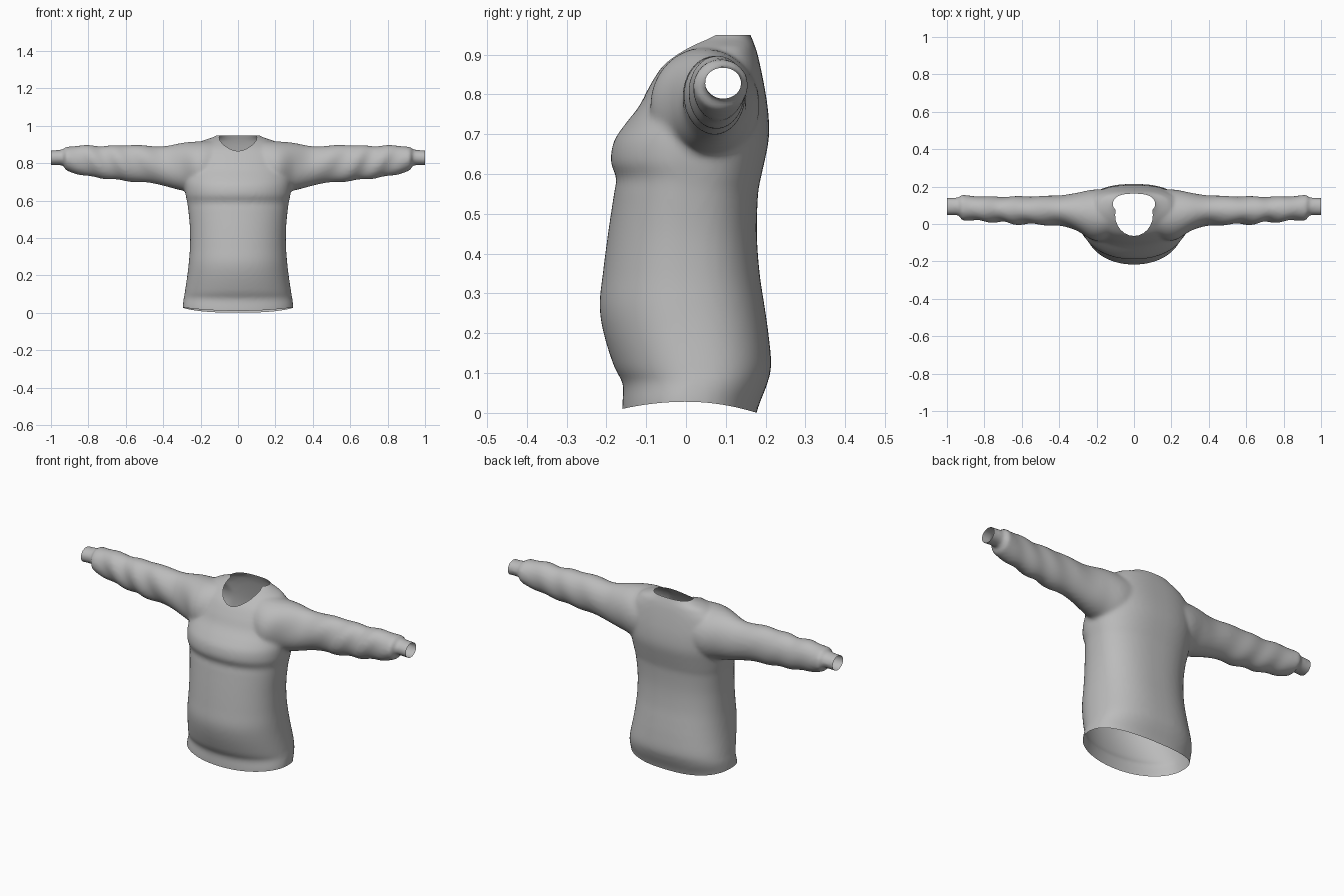
import bpy, bmesh, math
from mathutils import Vector

if "Cube" in bpy.data.objects:
    bpy.data.objects.remove(bpy.data.objects["Cube"])

fabric = bpy.data.materials.new("grey_fabric")
fabric.diffuse_color = (0.5, 0.5, 0.5, 1)
fabric.use_nodes = True
fabric.node_tree.nodes["Principled BSDF"].inputs["Base Color"].default_value = fabric.diffuse_color

# torso rings: height, half width, front y, back y
TORSO = [(-.06, .295, -.16, .165), (.01, .295, -.16, .18), (.07, .29, -.159, .203),
         (.12, .283, -.182, .214), (.2, .271, -.207, .207), (.27, .263, -.217, .197),
         (.35, .257, -.209, .185), (.45, .257, -.196, .178), (.55, .266, -.181, .181),
         (.59, .272, -.175, .188), (.63, .28, -.189, .197), (.68, .285, -.182, .207),
         (.72, .285, -.157, .209), (.77, .28, -.118, .205), (.82, .275, -.092, .197),
         (.87, .255, -.06, .187), (.9, .22, -.028, .18), (.92, .19, .002, .174),
         (.94, .13, .035, .166), (.96, .1, .06, .158), (.99, .09, .06, .152)]
# sleeve rings: x, front y, back y, bottom z, top z
SLEEVE = [(.1, -.06, .18, .66, .92), (.2, -.09, .185, .625, .917), (.3, -.045, .17, .655, .906),
          (.4, -.006, .152, .681, .893), (.5, -.003, .149, .695, .893), (.6, -.002, .148, .705, .898),
          (.7, .008, .146, .715, .892), (.8, .014, .147, .729, .895), (.88, .018, .152, .747, .891),
          (.925, .022, .157, .766, .886), (.935, .046, .142, .788, .873), (1.04, .044, .14, .786, .866)]
SIDES = 64


def refine(rows, steps=5):
    """Catmull-Rom interpolation between ring rows."""
    out = []
    for i in range(len(rows) - 1):
        quad = rows[max(i - 1, 0)], rows[i], rows[i + 1], rows[min(i + 2, len(rows) - 1)]
        for s in range(steps):
            t = s / steps
            out.append([.5 * (2 * b + (c - a) * t + (2 * a - 5 * b + 4 * c - d) * t * t
                              + (3 * b - a - 3 * c + d) * t ** 3) for a, b, c, d in zip(*quad)])
    return out + [list(rows[-1])]


def power(v, n):
    return math.copysign(abs(v) ** (2 / n), v)


def torso_point(row, a):
    z, w, f, b = row
    c, s = math.cos(a), math.sin(a)
    mid = (f + b) / 2
    n = 2.5 if s > 0 else 2.1
    return Vector((w * power(c, n), mid + (b - f) / 2 * power(s, n), z))


def sleeve_point(row, a):
    x, f, b, lo, hi = row
    c, s = math.cos(a), math.sin(a)
    # soft diagonal folds that fade towards the body and the cuff
    fade = max(0, min(1, (x - .2) / .1, (.92 - x) / .1))
    fold = .0045 * fade * math.sin(34 * x - 2.2 * s + 1.5 * math.sin(9 * x)) * (1 - .5 * c)
    return Vector((x, (f + b) / 2 + ((b - f) / 2 + fold) * c,
                   (lo + hi) / 2 + ((hi - lo) / 2 + fold * .7) * s))


def loft(bm, rows, point, flip=1):
    rings = []
    for row in rows:
        pts = [point(row, 2 * math.pi * i / SIDES) for i in range(SIDES)]
        rings.append([bm.verts.new((p.x * flip, p.y, p.z)) for p in pts])
    for r0, r1 in zip(rings, rings[1:]):
        for i in range(SIDES):
            j = (i + 1) % SIDES
            bm.faces.new((r0[i], r0[j], r1[j], r1[i]))
    bm.faces.new(rings[0])
    bm.faces.new(rings[-1])


# closed torso and sleeves, fused into one skin
bm = bmesh.new()
loft(bm, refine(TORSO), torso_point)
for side in (1, -1):
    loft(bm, refine(SLEEVE), sleeve_point, side)
bmesh.ops.recalc_face_normals(bm, faces=bm.faces)
mesh = bpy.data.meshes.new("sweater")
bm.to_mesh(mesh)
bm.free()
sweater = bpy.data.objects.new("sweater", mesh)
bpy.context.collection.objects.link(sweater)
fuse = sweater.modifiers.new("fuse", 'REMESH')
fuse.mode = 'VOXEL'
fuse.voxel_size = .01
soften = sweater.modifiers.new("soften", 'SMOOTH')
soften.factor = .5
soften.iterations = 7
bpy.context.view_layer.update()
skin = bpy.data.meshes.new_from_object(sweater.evaluated_get(bpy.context.evaluated_depsgraph_get()))
sweater.modifiers.clear()
sweater.data = skin

bm = bmesh.new()
bm.from_mesh(skin)


def cut(co, no, faces=None, clear=True):
    faces = list(bm.faces) if faces is None else faces
    geom = set(faces)
    for f in faces:
        geom.update(f.edges)
        geom.update(f.verts)
    bmesh.ops.bisect_plane(bm, geom=list(geom), plane_co=co, plane_no=no, clear_outer=clear)


# open hem, cuffs and back of collar
cut((0, 0, 0), (0, 0, -1))
cut((1, 0, 0), (1, 0, 0))
cut((-1, 0, 0), (-1, 0, 0))
cut((0, 0, .949), (0, 0, 1))

# neck opening, an oval seen from above
planes = []
for i in range(24):
    a = 2 * math.pi * (i + .5) / 24
    co = Vector((.1 * math.cos(a), .047 + .11 * math.sin(a), 0))
    no = Vector((math.cos(a) / .1, math.sin(a) / .11, 0)).normalized()
    planes.append((co, no))
    near = [f for f in bm.faces if f.calc_center_median().z > .78
            and (f.calc_center_median().xy - co.xy).length < .03]
    if near:
        cut(co, no, near, False)
inside = [f for f in bm.faces if f.calc_center_median().z > .78
          and all((f.calc_center_median() - co).dot(no) < 0 for co, no in planes)]
bmesh.ops.delete(bm, geom=inside, context='FACES')

# hem rises at the sides
for v in bm.verts:
    if v.co.z < .1:
        y = v.co.y
        lift = .028 - (.018 * (y / .16) ** 2 if y < 0 else .028 * (y / .178) ** 2)
        v.co.z += max(0, lift) * (1 - v.co.z / .1)

for f in bm.faces:
    f.smooth = True
    f.material_index = 0
bm.to_mesh(skin)
bm.free()
skin.name = "sweater"
skin.materials.clear()
skin.materials.append(fabric)
